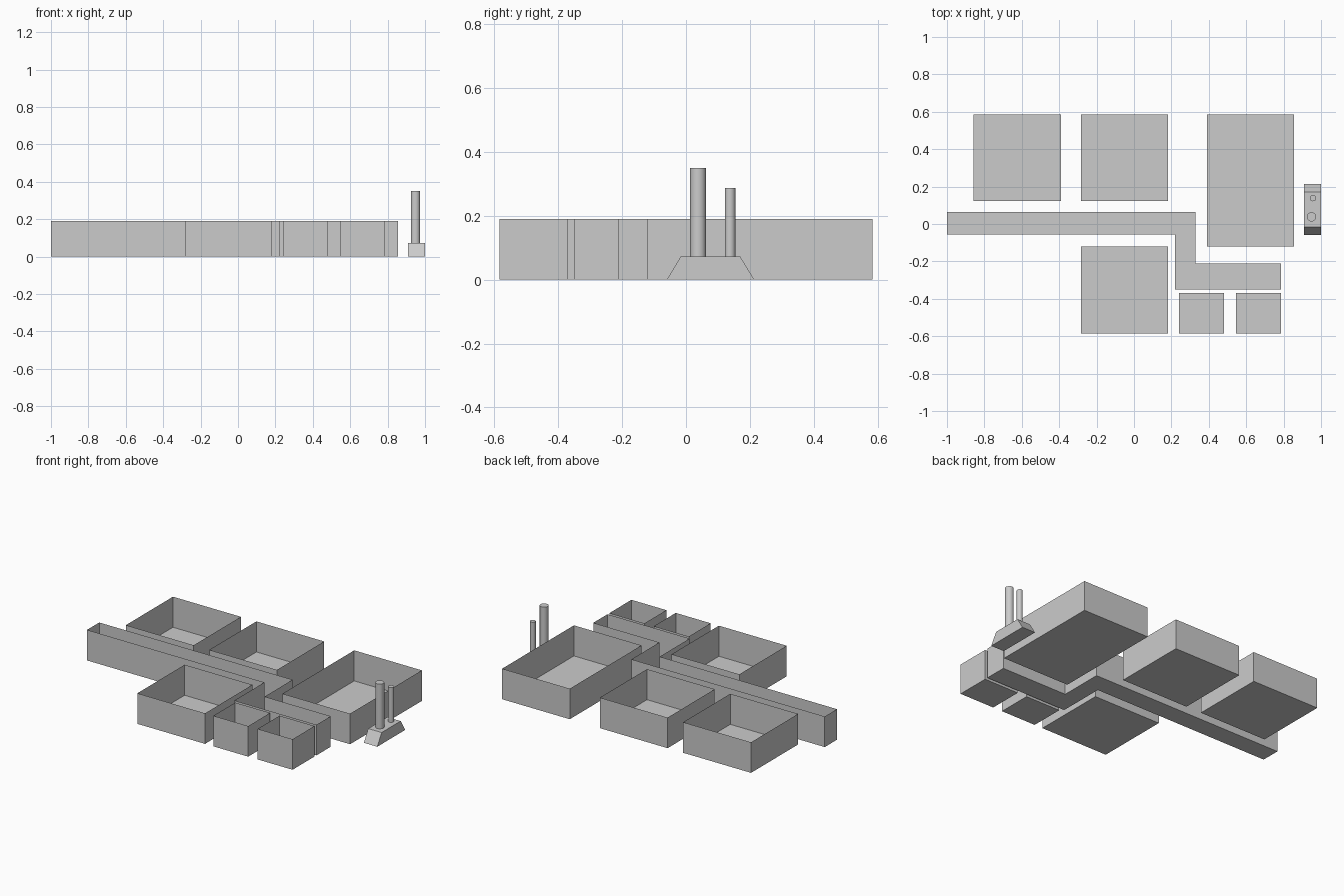
import bpy, bmesh

if "Cube" in bpy.data.objects:
    bpy.data.objects.remove(bpy.data.objects["Cube"])

WALL = 0.19


def make_object(name, bm):
    mesh = bpy.data.meshes.new(name)
    bm.to_mesh(mesh)
    bm.free()
    obj = bpy.data.objects.new(name, mesh)
    bpy.context.collection.objects.link(obj)
    return obj


def extrude_outline(name, points, offset, open_end=False):
    """Extrude a closed outline by offset, optionally leaving the far end open."""
    bm = bmesh.new()
    base = bm.faces.new([bm.verts.new(p) for p in points])
    if open_end:
        ext = bmesh.ops.extrude_edge_only(bm, edges=base.edges[:])
    else:
        ext = bmesh.ops.extrude_face_region(bm, geom=[base], use_keep_orig=True)
    moved = [g for g in ext["geom"] if isinstance(g, bmesh.types.BMVert)]
    bmesh.ops.translate(bm, verts=moved, vec=offset)
    bmesh.ops.recalc_face_normals(bm, faces=bm.faces[:])
    return make_object(name, bm)


def open_tray(name, outline):
    return extrude_outline(name, [(x, y, 0) for x, y in outline], (0, 0, WALL), True)


# Open-topped rectangular rooms: x0, x1, y0, y1
rooms = {
    "back_left_room": (-0.857, -0.39, 0.122, 0.585),
    "back_middle_room": (-0.283, 0.183, 0.122, 0.585),
    "large_right_room": (0.39, 0.855, -0.12, 0.585),
    "front_middle_room": (-0.283, 0.183, -0.585, -0.12),
    "small_room_left": (0.24, 0.48, -0.585, -0.37),
    "small_room_right": (0.545, 0.785, -0.585, -0.37),
}
for name, (x0, x1, y0, y1) in rooms.items():
    open_tray(name, [(x0, y0), (x1, y0), (x1, y1), (x0, y1)])

# Stepped corridor between the rooms
open_tray("corridor", [(-1, 0.065), (-1, -0.055), (0.22, -0.055), (0.22, -0.35),
                       (0.785, -0.35), (0.785, -0.21), (0.33, -0.21), (0.33, 0.065)])

# Trapezoid plinth outside the right wall
profile = [(-0.06, 0), (0.214, 0), (0.17, 0.072), (-0.017, 0.072)]
extrude_outline("plinth", [(0.908, y, z) for y, z in profile], (0.092, 0, 0))

# Two upright round posts on the plinth
for name, x, y, r, top in [("tall_post", 0.949, 0.038, 0.025, 0.35),
                           ("short_post", 0.957, 0.138, 0.0165, 0.288)]:
    bpy.ops.mesh.primitive_cylinder_add(vertices=32, radius=r, depth=top - 0.07,
                                        location=(x, y, (top + 0.07) / 2))
    post = bpy.context.object
    post.name = name
    bpy.ops.object.shade_smooth_by_angle()
